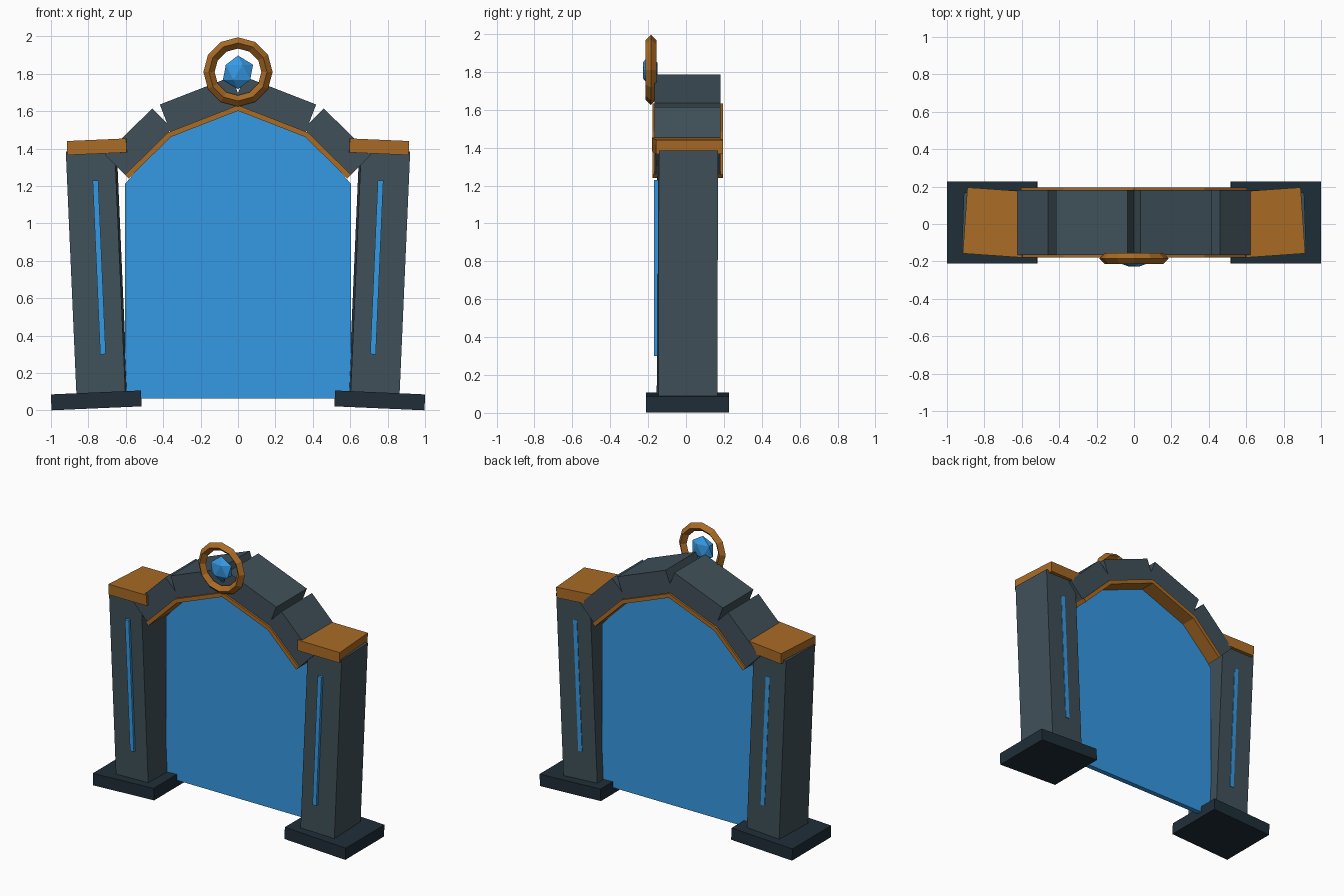
import bpy, bmesh
from math import radians, atan2, hypot, pi, sin, cos
from mathutils import Matrix, Vector, Euler

if "Cube" in bpy.data.objects:
    bpy.data.objects.remove(bpy.data.objects["Cube"], do_unlink=True)


def material(name, rgb):
    m = bpy.data.materials.new(name)
    m.use_nodes = True
    m.diffuse_color = (*rgb, 1)
    m.node_tree.nodes["Principled BSDF"].inputs["Base Color"].default_value = (*rgb, 1)
    return m


STONE = material("grey stone", (0.051, 0.081, 0.1))
DARK = material("dark stone", (0.014, 0.027, 0.039))
BRONZE = material("bronze", (0.4, 0.147, 0.019))
GLOW = material("glowing blue", (0.036, 0.32, 0.77))


def finish(name, bm, mat):
    bmesh.ops.recalc_face_normals(bm, faces=bm.faces)
    mesh = bpy.data.meshes.new(name)
    bm.to_mesh(mesh)
    bm.free()
    mesh.materials.append(mat)
    obj = bpy.data.objects.new(name, mesh)
    bpy.context.collection.objects.link(obj)
    return obj


def box(name, center, size, mat, tilt=0.0, turn=0.0):
    """Box tilted about y, then turned about z (radians)."""
    bm = bmesh.new()
    bmesh.ops.create_cube(bm, size=1, matrix=Matrix.Diagonal((*size, 1)))
    obj = finish(name, bm, mat)
    obj.location = center
    obj.rotation_euler = Euler((0, tilt, turn))
    return obj


def beam(name, side, a, b, low, high, depth, mat, extra=0.0, cut=0.0):
    """Box along the arch segment a-b, between two offsets from that line."""
    dx, dz = b[0] - a[0], b[1] - a[1]
    full = hypot(dx, dz)
    along = Vector((dx, 0, dz)) / full
    up = Vector((-along.z, 0, along.x))
    length = full + extra - cut
    start = Vector((a[0], 0.008, a[1])) - along * extra
    c = start + along * length / 2 + up * (low + high) / 2
    c.x *= side
    box(name, c, (length, depth, high - low), mat, -side * atan2(dz, dx))


# Inner line of the arch, from the crown outwards
CROWN, KNEE, FOOT = (0, 1.63), (0.375, 1.484), (0.603, 1.258)
LEAN = radians(2.5)

for side, label in ((1, "left"), (-1, "right")):
    # Leaning pillars
    box(label + "_base", (side * 0.758, 0.007, 0.054), (0.482, 0.438, 0.085), DARK, side * LEAN)
    box(label + "_pillar", (side * 0.756, 0.007, 0.74), (0.262, 0.312, 1.3), STONE,
        side * LEAN, side * radians(2))
    box(label + "_cap", (side * 0.743, 0.008, 1.41), (0.318, 0.354, 0.075), BRONZE,
        side * LEAN, side * radians(4))
    box(label + "_light_strip", (side * 0.742, -0.001, 0.765), (0.03, 0.334, 0.93), GLOW,
        side * LEAN)
    # Arch stones with open notches, and the trim beneath
    beam(label + "_upper_arch", side, CROWN, KNEE, 0, 0.157, 0.346, STONE, 0.024, 0.015)
    beam(label + "_lower_arch", side, KNEE, FOOT, 0, 0.152, 0.346, STONE, 0.033)
    beam(label + "_upper_trim", side, CROWN, KNEE, -0.026, 0.002, 0.372, BRONZE)
    beam(label + "_lower_trim", side, KNEE, FOOT, -0.026, 0.002, 0.372, BRONZE)

# Portal panel, set towards the back
half = [(0.605, 0.065), (0.605, 1.21), (0.37, 1.482), (0, 1.635)]
outline = half + [(-x, z) for x, z in half[-2::-1]]
bm = bmesh.new()
face = bm.faces.new([bm.verts.new((x, 0.05, z)) for x, z in outline])
ext = bmesh.ops.extrude_face_region(bm, geom=[face])
moved = [v for v in ext["geom"] if isinstance(v, bmesh.types.BMVert)]
bmesh.ops.translate(bm, verts=moved, vec=(0, 0.036, 0))
finish("portal_panel", bm, GLOW)

# Crest ring with a diamond cross-section
SEGMENTS, RADIUS, THICK = 12, 0.155, 0.03
bm = bmesh.new()
rows = []
for i in range(SEGMENTS):
    a = 2 * pi * i / SEGMENTS
    rows.append([])
    for j in range(4):
        r = RADIUS + THICK * cos(j * pi / 2)
        y = -0.185 + THICK * sin(j * pi / 2)
        rows[-1].append(bm.verts.new((r * sin(a), y, 1.81 + r * cos(a))))
for i in range(SEGMENTS):
    p, q = rows[i], rows[(i + 1) % SEGMENTS]
    for j in range(4):
        k = (j + 1) % 4
        bm.faces.new((p[j], p[k], q[k], q[j]))
finish("crest_ring", bm, BRONZE)

# Crest gem
bm = bmesh.new()
bmesh.ops.create_icosphere(bm, subdivisions=1, radius=0.09)
gem = finish("crest_gem", bm, GLOW)
gem.location = (0, -0.19, 1.808)
gem.scale = (1, 0.5, 1)
